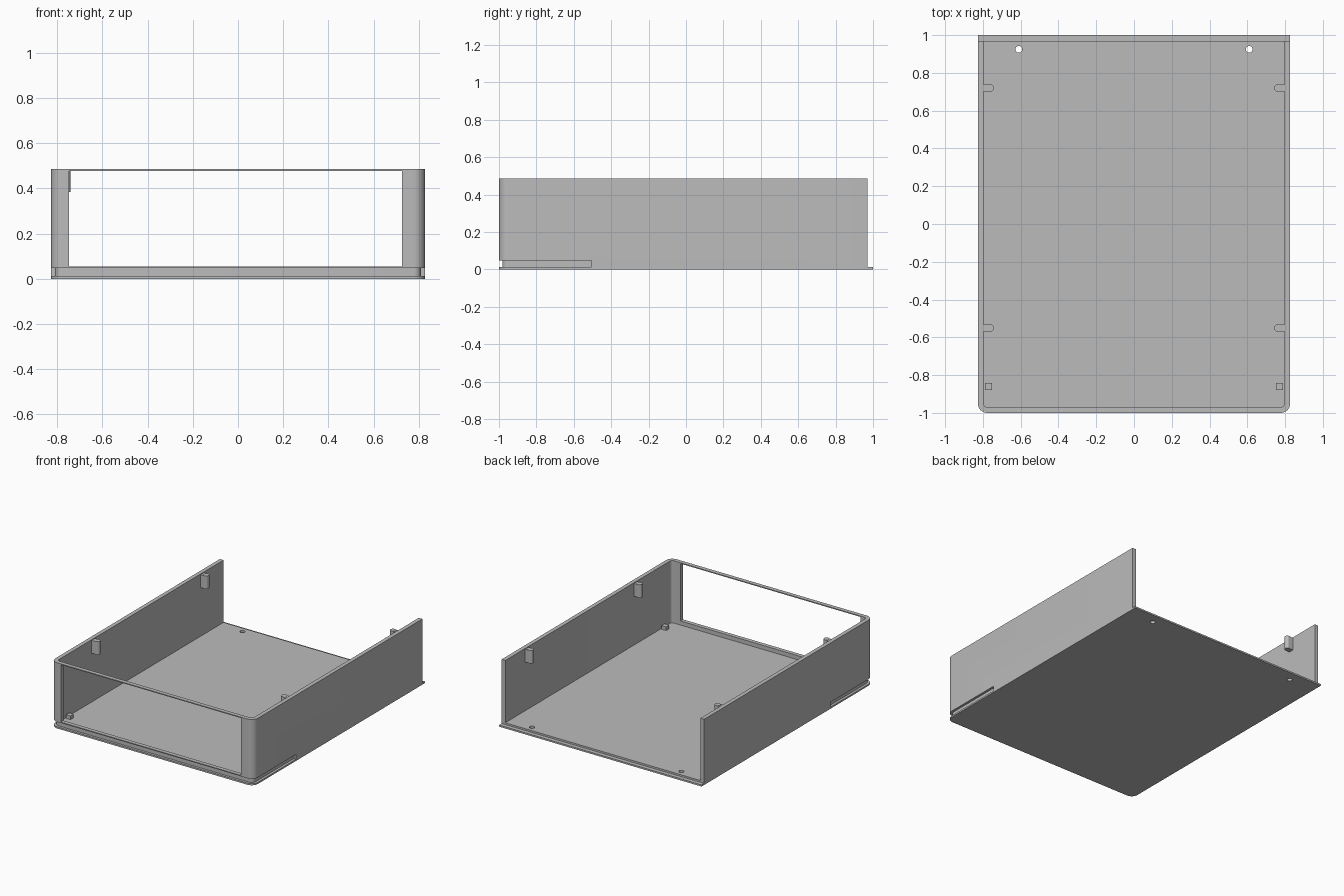
import bpy, bmesh, math

cube = bpy.data.objects.get("Cube")
if cube:
    bpy.data.objects.remove(cube, do_unlink=True)

HALF_W, FRONT, WALL_BACK, BACK = 0.827, -1.0, 0.97, 1.0
WALL, PLATE, FLOOR, TOP = 0.03, 0.012, 0.025, 0.485

grey = bpy.data.materials.new("plain grey")
grey.use_nodes = True
grey.diffuse_color = (0.5, 0.5, 0.5, 1)
grey.node_tree.nodes["Principled BSDF"].inputs["Base Color"].default_value = (0.5, 0.5, 0.5, 1)


def prism(name, outline, z0, z1):
    """Extrude a flat outline from z0 up to z1."""
    bm = bmesh.new()
    face = bm.faces.new([bm.verts.new((x, y, z0)) for x, y in outline])
    up = bmesh.ops.extrude_face_region(bm, geom=[face])["geom"]
    bmesh.ops.translate(bm, vec=(0, 0, z1 - z0),
                        verts=[v for v in up if isinstance(v, bmesh.types.BMVert)])
    bmesh.ops.recalc_face_normals(bm, faces=bm.faces)
    mesh = bpy.data.meshes.new(name)
    bm.to_mesh(mesh)
    bm.free()
    mesh.materials.append(grey)
    obj = bpy.data.objects.new(name, mesh)
    bpy.context.collection.objects.link(obj)
    return obj


def rect(x0, x1, y0, y1):
    return [(x0, y0), (x1, y0), (x1, y1), (x0, y1)]


def circle(x, y, r, n):
    return [(x + r * math.cos(math.tau * i / n), y + r * math.sin(math.tau * i / n))
            for i in range(n)]


def front_rounded(inset, back):
    """Open-backed outline, rounded at both front corners, inset from the case side."""
    cx, cy, r = HALF_W - 0.05, FRONT + 0.05, 0.05 - inset
    arc = [(cx + r * math.cos(a), cy - r * math.sin(a))
           for a in (math.pi / 2 * i / 8 for i in range(9))]
    half = [(HALF_W - inset, back)] + arc
    return half + [(-x, y) for x, y in reversed(half)]


def band(name, outer, inner, back, z0, z1):
    outline = front_rounded(outer, back) + front_rounded(inner, back)[::-1]
    return prism(name, outline, z0, z1)


def cut(target, cutter):
    mod = target.modifiers.new(cutter.name, 'BOOLEAN')
    mod.operation, mod.solver, mod.object = 'DIFFERENCE', 'EXACT', cutter
    bpy.context.view_layer.objects.active = target
    bpy.ops.object.modifier_apply(modifier=mod.name)


# Base plate with rear lip, and the raised inner floor
base = prism("base_plate", front_rounded(0, BACK), 0, PLATE)
floor = prism("inner_floor", front_rounded(WALL, WALL_BACK), PLATE, FLOOR)

# Side and front walls with front opening and outside groove
walls = band("walls", 0, WALL, WALL_BACK, PLATE, TOP)
cutters = [prism("opening_cutter", rect(-0.747, 0.725, -1.1, -0.93), 0.055, 0.478),
           band("groove_cutter", -0.03, 0.018, -0.505, 0.0, 0.048)]
for c in cutters:
    cut(walls, c)

# Rear screw holes through plate and floor
for side in (-1, 1):
    hole = prism("hole_cutter", circle(side * 0.61, 0.925, 0.018, 20), -0.1, 0.1)
    cutters.append(hole)
    cut(base, hole)
    cut(floor, hole)

for c in cutters:
    bpy.data.objects.remove(c, do_unlink=True)

# Lid posts on the walls and small locating blocks on the floor
for side, label in ((1, "left"), (-1, "right")):
    for y, place in ((0.72, "rear"), (-0.55, "front")):
        prism(f"{label}_{place}_post_block",
              rect(*sorted((side * 0.80, side * 0.763)), y - 0.019, y + 0.019), 0.385, 0.48)
        prism(f"{label}_{place}_post", circle(side * 0.763, y, 0.021, 12), 0.385, 0.482)
    prism(f"{label}_locating_block",
          rect(*sorted((side * 0.79, side * 0.753)), -0.879, -0.842), FLOOR, 0.052)

# Smooth rounded corners, crisp edges
for obj in (base, floor, walls):
    bpy.ops.object.select_all(action='DESELECT')
    obj.select_set(True)
    bpy.context.view_layer.objects.active = obj
    bpy.ops.object.shade_smooth_by_angle(angle=math.radians(30))
